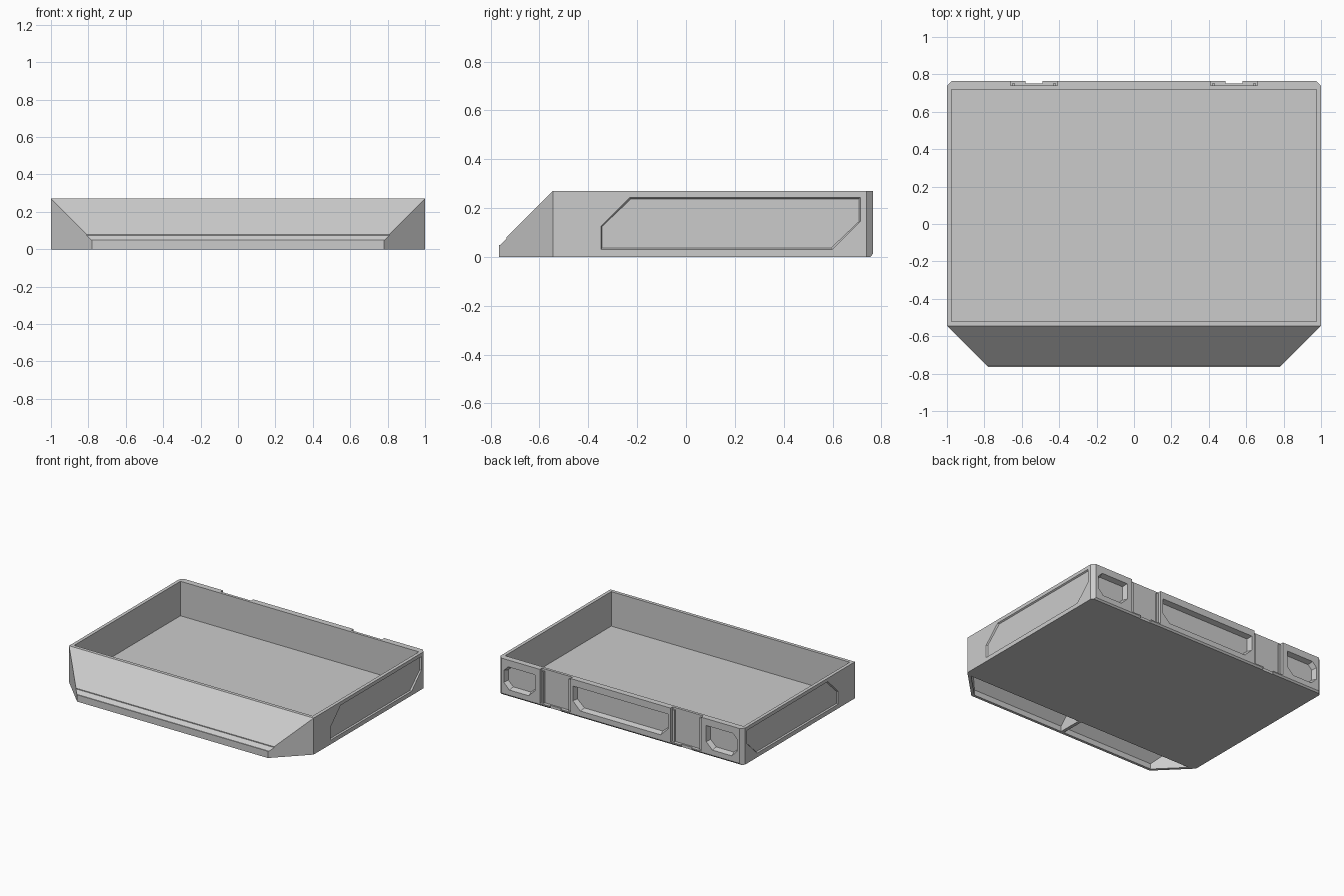
import bpy, bmesh

if "Cube" in bpy.data.objects:
    bpy.data.objects.remove(bpy.data.objects["Cube"])


def loft(name, loop_a, loop_b):
    """Closed solid between two matching 3D loops."""
    bm = bmesh.new()
    a = [bm.verts.new(p) for p in loop_a]
    b = [bm.verts.new(p) for p in loop_b]
    bm.faces.new(a)
    bm.faces.new(b)
    n = len(a)
    for i in range(n):
        j = (i + 1) % n
        bm.faces.new((a[i], a[j], b[j], b[i]))
    bmesh.ops.recalc_face_normals(bm, faces=bm.faces)
    mesh = bpy.data.meshes.new(name)
    bm.to_mesh(mesh)
    bm.free()
    ob = bpy.data.objects.new(name, mesh)
    bpy.context.collection.objects.link(ob)
    return ob


def shrink(pts, m):
    """Pull a 2D outline in by about m on each side."""
    us, vs = zip(*pts)
    cu, cv = (min(us) + max(us)) / 2, (min(vs) + max(vs)) / 2
    su = 1 - 2 * m / (max(us) - min(us))
    sv = 1 - 2 * m / (max(vs) - min(vs))
    return [(cu + (u - cu) * su, cv + (v - cv) * sv) for u, v in pts]


def along_x(name, pts, x0, x1, m=0):
    return loft(name, [(x0, u, v) for u, v in pts],
                [(x1, u, v) for u, v in shrink(pts, m)])


def along_y(name, pts, y0, y1, m=0):
    return loft(name, [(u, y0, v) for u, v in pts],
                [(u, y1, v) for u, v in shrink(pts, m)])


def along_z(name, pts, z0, z1):
    return loft(name, [(u, v, z0) for u, v in pts], [(u, v, z1) for u, v in pts])


def rect(u0, u1, v0, v1):
    return [(u0, v0), (u1, v0), (u1, v1), (u0, v1)]


def cut(target, cutter):
    mod = target.modifiers.new("cut", 'BOOLEAN')
    mod.operation = 'DIFFERENCE'
    mod.solver = 'EXACT'
    mod.object = cutter
    bpy.context.view_layer.objects.active = target
    bpy.ops.object.modifier_apply(modifier=mod.name)
    bpy.data.objects.remove(cutter, do_unlink=True)


# tray body with sloped nose, as a side profile
side_profile = [(-0.765, 0), (0.755, 0), (0.765, 0.012), (0.765, 0.27), (-0.545, 0.27),
                (-0.735, 0.08), (-0.735, 0.074), (-0.759, 0.05), (-0.765, 0.05)]
tray = along_x("tray_body", side_profile, -1, 1)

# main compartment
cut(tray, along_z("compartment", rect(-0.975, 0.975, -0.52, 0.72), 0.015, 0.4))

for s in (-1, 1):
    # angled nose corners and small back chamfers
    cut(tray, along_z("nose_corner", [(s, -0.545), (s * 0.78, -0.765), (s * 0.68, -0.865),
                                      (s * 1.1, -0.865), (s * 1.1, -0.445)], -0.1, 0.4))
    cut(tray, along_z("back_corner", [(s * 1.01, 0.73), (s * 0.965, 0.775), (s * 1.1, 0.8)],
                      -0.1, 0.4))
    # recessed side panel
    panel = [(-0.35, 0.03), (0.6, 0.03), (0.715, 0.145), (0.715, 0.245),
             (-0.23, 0.245), (-0.35, 0.125)]
    cut(tray, along_x("side_panel", panel, s * 1.002, s * 0.99, 0.007))
    # hollow under each half of the nose
    hollow = along_x("nose_hollow", [(-0.745, -0.01), (-0.745, 0.04), (-0.565, 0.225),
                                     (-0.565, -0.01)], s * 0.012, s * 0.95)
    cut(hollow, along_z("hollow_end", [(s * 0.98, -0.535), (s * 0.66, -0.855),
                                       (s * 1.2, -0.855), (s * 1.2, -0.535)], -0.1, 0.4))
    cut(tray, hollow)
    # latch channel and the notch in its lower lip
    lo, hi = sorted((s * 0.41, s * 0.66))
    cut(tray, along_z("latch_channel", rect(lo, hi, 0.74, 0.8), 0.02, 0.4))
    lo, hi = sorted((s * 0.49, s * 0.58))
    cut(tray, along_z("latch_notch", rect(lo, hi, 0.752, 0.8), -0.1, 0.1))
    # outer back pocket
    pocket = [(s * 0.75, 0.05), (s * 0.91, 0.05), (s * 0.955, 0.095), (s * 0.955, 0.185),
              (s * 0.92, 0.22), (s * 0.70, 0.22), (s * 0.70, 0.10)]
    cut(tray, along_y("small_pocket", pocket, 0.768, 0.728, 0.012))
    # hinge guides at the edges of each channel
    for e in (0.425, 0.645):
        lo, hi = sorted((s * (e - 0.008), s * (e + 0.008)))
        along_z("latch_guide", rect(lo, hi, 0.738, 0.752), 0.02, 0.255)

# wide centre back pocket
centre = [(-0.33, 0.05), (0.33, 0.05), (0.39, 0.11), (0.39, 0.22), (-0.39, 0.22), (-0.39, 0.11)]
cut(tray, along_y("centre_pocket", centre, 0.768, 0.728, 0.012))
